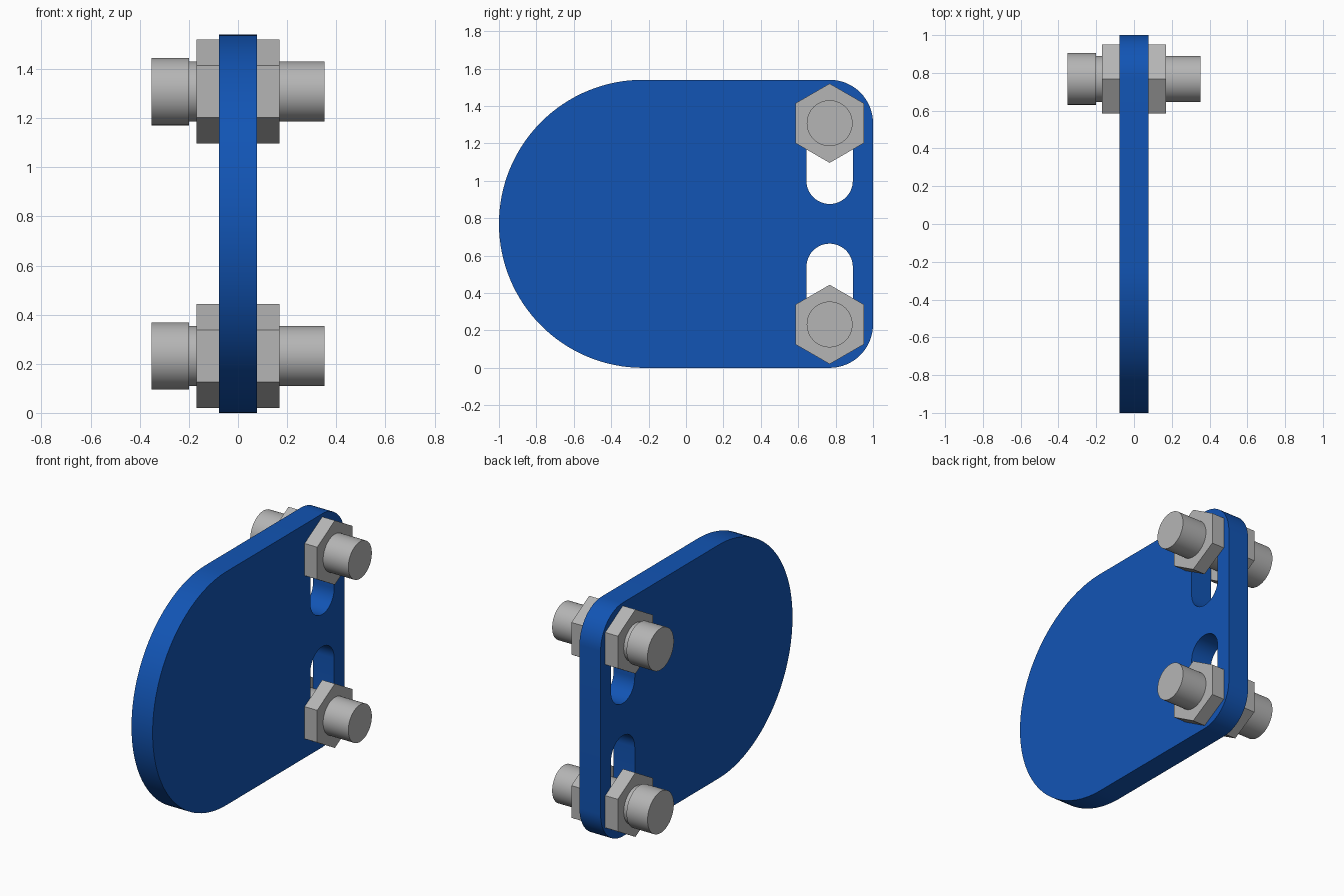
import bpy
import bmesh
import math
from mathutils import Matrix, Vector

cube = bpy.data.objects.get("Cube")
if cube:
    bpy.data.objects.remove(cube, do_unlink=True)

HALF_T = 0.077            # half the plate thickness
HEIGHT = 1.54
BOLT_Y = 0.768
BOLT_Z = {"lower": 0.232, "upper": HEIGHT - 0.232}
SLOT_R = 0.124
SLOT_INNER = 0.54         # inner end centre of the lower slot


def make_material(name, rgb):
    mat = bpy.data.materials.new(name)
    mat.use_nodes = True
    color = (*rgb, 1.0)
    mat.diffuse_color = color
    bsdf = next(n for n in mat.node_tree.nodes if n.type == 'BSDF_PRINCIPLED')
    bsdf.inputs["Base Color"].default_value = color
    bsdf.inputs["Roughness"].default_value = 0.5
    return mat


blue = make_material("blue paint", (0.006, 0.09, 0.46))
steel = make_material("grey steel", (0.46, 0.46, 0.46))


def finish(name, bm, mat, smooth=True):
    bmesh.ops.recalc_face_normals(bm, faces=bm.faces)
    mesh = bpy.data.meshes.new(name)
    bm.to_mesh(mesh)
    bm.free()
    mesh.materials.append(mat)
    obj = bpy.data.objects.new(name, mesh)
    bpy.context.collection.objects.link(obj)
    if smooth:
        bpy.ops.object.select_all(action='DESELECT')
        obj.select_set(True)
        bpy.context.view_layer.objects.active = obj
        bpy.ops.object.shade_smooth_by_angle(angle=math.radians(30))
    return obj


def arc(y, z, r, start, end, steps):
    """Points of an arc in the side plane, angles in degrees from +y."""
    angles = [math.radians(start + (end - start) * i / steps) for i in range(steps + 1)]
    return [(y + r * math.cos(a), z + r * math.sin(a)) for a in angles]


def add_loop(bm, points):
    verts = [bm.verts.new((-HALF_T, y, z)) for y, z in points]
    return [bm.edges.new((v, verts[(i + 1) % len(verts)])) for i, v in enumerate(verts)]


# Plate: half-round front, rounded back corners, two vertical slots
mid = HEIGHT / 2
corner = 1 - BOLT_Y
outline = (arc(BOLT_Y, corner, corner, -90, 0, 16)
           + arc(BOLT_Y, HEIGHT - corner, corner, 0, 90, 16)
           + arc(mid - 1, mid, mid, 90, 270, 64))
bm = bmesh.new()
edges = add_loop(bm, outline)
for low, high in ((BOLT_Z["lower"], SLOT_INNER),
                  (HEIGHT - SLOT_INNER, BOLT_Z["upper"])):
    edges += add_loop(bm, arc(BOLT_Y, high, SLOT_R, 0, 180, 24)
                      + arc(BOLT_Y, low, SLOT_R, 180, 360, 24))
fill = bmesh.ops.triangle_fill(bm, edges=edges, use_beauty=True)
faces = [g for g in fill["geom"] if isinstance(g, bmesh.types.BMFace)]
ext = bmesh.ops.extrude_face_region(bm, geom=faces, use_keep_orig=True)
top_verts = [g for g in ext["geom"] if isinstance(g, bmesh.types.BMVert)]
bmesh.ops.translate(bm, verts=top_verts, vec=Vector((2 * HALF_T, 0, 0)))
finish("slotted_plate", bm, blue)


def prism(name, x0, x1, z, radius, sides, smooth=True):
    """Closed prism along x; its first corner points straight up."""
    bm = bmesh.new()
    turn = Matrix.Rotation(math.pi / 2, 4, 'Y')
    if sides == 6:
        turn = turn @ Matrix.Rotation(math.pi, 4, 'Z')
    move = Matrix.Translation(((x0 + x1) / 2, BOLT_Y, z))
    bmesh.ops.create_cone(bm, cap_ends=True, segments=sides, radius1=radius,
                          radius2=radius, depth=x1 - x0, matrix=move @ turn)
    if sides == 6:
        # Ensure that a corner, rather than a flat, is uppermost
        if max(v.co.z for v in bm.verts) - z < radius * 0.95:
            bmesh.ops.rotate(bm, verts=bm.verts, cent=(0, BOLT_Y, z),
                             matrix=Matrix.Rotation(math.pi / 6, 3, 'X'))
    return finish(name, bm, steel, smooth)


# Bolts with a round head, a shaft and a hex nut on each side of the plate
for place, z in BOLT_Z.items():
    prism(place + "_bolt_head", -0.353, -0.2, z, 0.137, 64)
    prism(place + "_bolt_shaft", -0.21, 0.353, z, 0.1225, 64)
    for side, sign in (("left", 1), ("right", -1)):
        x0, x1 = sorted((sign * HALF_T, sign * 0.169))
        prism(f"{place}_{side}_hex_nut", x0, x1, z, 0.212, 6, smooth=False)
